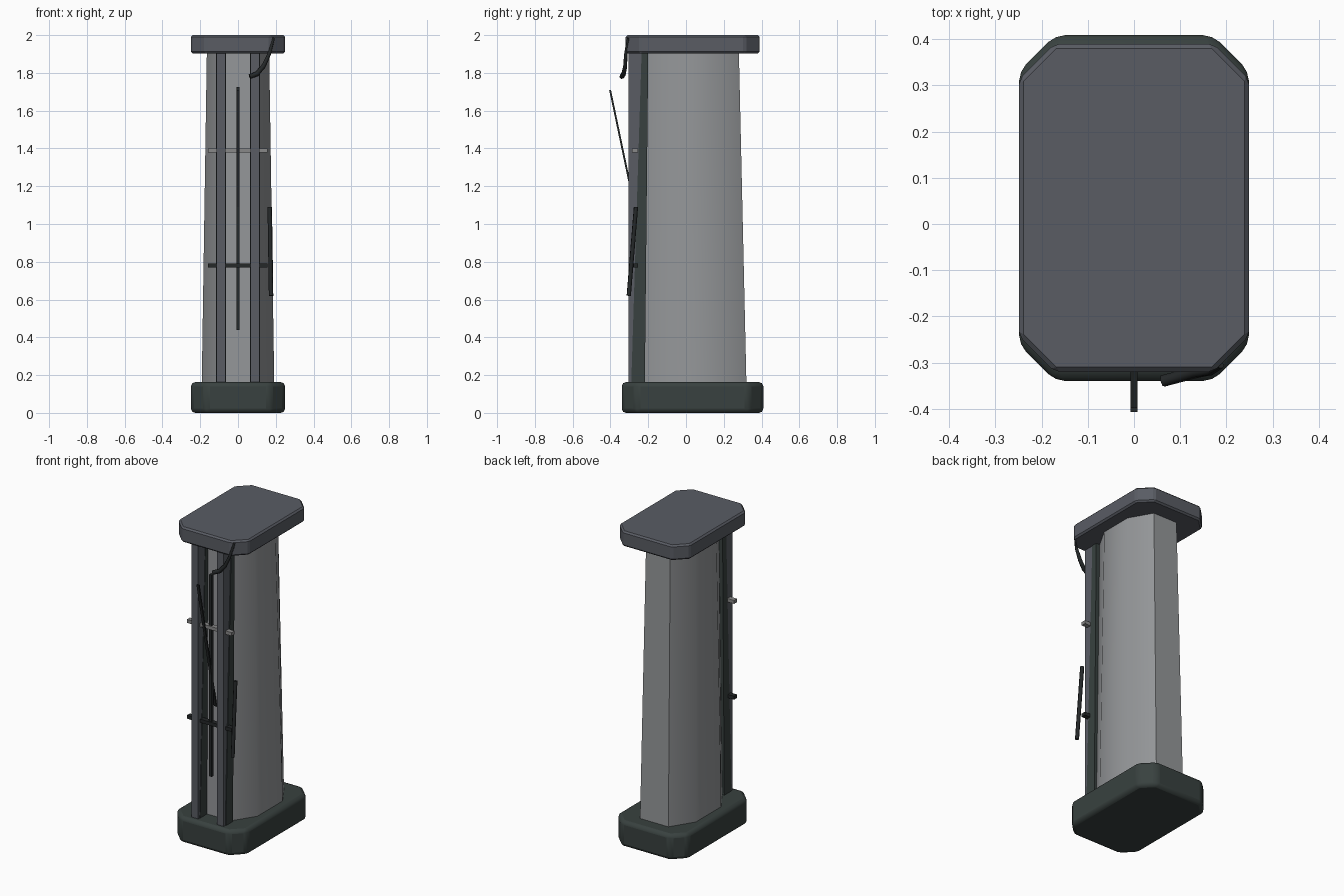
import bpy, bmesh, math

if "Cube" in bpy.data.objects:
    bpy.data.objects.remove(bpy.data.objects["Cube"])


def material(name, rgb):
    m = bpy.data.materials.new(name)
    m.diffuse_color = (*rgb, 1)
    m.use_nodes = True
    m.node_tree.nodes["Principled BSDF"].inputs["Base Color"].default_value = m.diffuse_color
    return m


GREY = material("column grey", (0.30, 0.31, 0.32))
SLATE = material("slate", (0.10, 0.107, 0.127))
GREEN = material("dark green", (0.04, 0.053, 0.05))
BLACK = material("near black", (0.018, 0.021, 0.022))
STEEL = material("light steel", (0.25, 0.25, 0.25))


def finish(obj, mat, bevel=0, segments=1, smooth=0):
    obj.data.materials.append(mat)
    bpy.context.view_layer.objects.active = obj
    obj.select_set(True)
    if bevel:
        mod = obj.modifiers.new("bevel", 'BEVEL')
        mod.width, mod.segments = bevel, segments
        mod.limit_method = 'ANGLE'
        mod.angle_limit = math.radians(25)
    if smooth:
        bpy.ops.object.shade_smooth_by_angle(angle=math.radians(smooth))
    obj.select_set(False)
    return obj


def loft(name, lower, upper, z0, z1, mat, **kw):
    """Solid between two outlines with the same number of points."""
    bm = bmesh.new()
    a = [bm.verts.new((x, y, z0)) for x, y in lower]
    b = [bm.verts.new((x, y, z1)) for x, y in upper]
    n = len(a)
    bm.faces.new(a[::-1])
    bm.faces.new(b)
    for i in range(n):
        j = (i + 1) % n
        bm.faces.new((a[i], a[j], b[j], b[i]))
    bmesh.ops.recalc_face_normals(bm, faces=bm.faces)
    me = bpy.data.meshes.new(name)
    bm.to_mesh(me)
    bm.free()
    obj = bpy.data.objects.new(name, me)
    bpy.context.collection.objects.link(obj)
    return finish(obj, mat, **kw)


def rect(x0, x1, y0, y1):
    return [(x0, y0), (x1, y0), (x1, y1), (x0, y1)]


def octagon(w, y0, y1, c):
    return [(-w + c, y0), (w - c, y0), (w, y0 + c), (w, y1 - c),
            (w - c, y1), (-w + c, y1), (-w, y1 - c), (-w, y0 + c)]


def section(w, front, shoulder, waist, back, wf, wb):
    """Column outline, mirrored across x = 0."""
    half = [(wf, front), (w, shoulder), (w, waist), (wb, back)]
    return half + [(-x, y) for x, y in reversed(half)]


def tube(name, points, radius, mat, radii=None):
    cu = bpy.data.curves.new(name, 'CURVE')
    cu.dimensions = '3D'
    cu.bevel_depth, cu.bevel_resolution, cu.use_fill_caps = radius, 1, True
    sp = cu.splines.new('POLY')
    sp.points.add(len(points) - 1)
    for i, (p, co) in enumerate(zip(sp.points, points)):
        p.co = (*co, 1)
        p.radius = radii[i] if radii else 1
    obj = bpy.data.objects.new(name, cu)
    bpy.context.collection.objects.link(obj)
    cu.materials.append(mat)
    return obj


# Plinth, cap and tapered column
plate = octagon(0.249, -0.34, 0.409, 0.078)
loft("plinth", plate, plate, 0, 0.163, GREEN, bevel=0.022, segments=2, smooth=40)
plate = octagon(0.249, -0.32, 0.39, 0.077)
loft("cap", plate, plate, 1.903, 2.0, SLATE, bevel=0.01)
loft("column",
     section(0.192, -0.22, -0.08, 0.175, 0.32, 0.1, 0.1),
     section(0.165, -0.21, -0.07, 0.14, 0.28, 0.085, 0.085),
     0.15, 1.91, GREY, smooth=35)

# Front rails with tapered dark backing
for side, s in (("left", -1), ("right", 1)):
    bar = rect(s * 0.067, s * 0.113, -0.305, -0.22)
    loft(side + "_rail", bar, bar, 0.15, 1.91, SLATE)
    loft(side + "_rail_backing", rect(s * 0.064, s * 0.117, -0.29, -0.218),
         rect(s * 0.064, s * 0.117, -0.235, -0.2), 0.15, 1.91, GREEN)

# Crossbars through the rails
for name, z, mat in (("lower", 0.78, BLACK), ("upper", 1.39, STEEL)):
    bar = rect(-0.16, 0.155, -0.285, -0.255)
    loft(name + "_crossbar", bar, bar, z - 0.011, z + 0.011, mat)

# Central upright and the leaning blade
bar = rect(-0.009, 0.009, -0.277, -0.257)
loft("centre_upright", bar, bar, 0.44, 1.725, BLACK)
loft("leaning_blade", rect(-0.008, 0.008, -0.231, -0.221),
     rect(-0.008, 0.008, -0.407, -0.397), 0.87, 1.71, BLACK)

# Loose rod on the right side and the cable hanging from the cap
tube("side_rod", [(0.175, -0.303, 0.62), (0.168, -0.265, 1.09)], 0.012, BLACK)
tube("hanging_cable", [(0.188, -0.306, 1.985), (0.165, -0.319, 1.90),
                       (0.135, -0.322, 1.835), (0.10, -0.33, 1.795),
                       (0.062, -0.34, 1.78)], 0.012, BLACK,
     (0.6, 0.8, 1, 1.1, 1.1))
